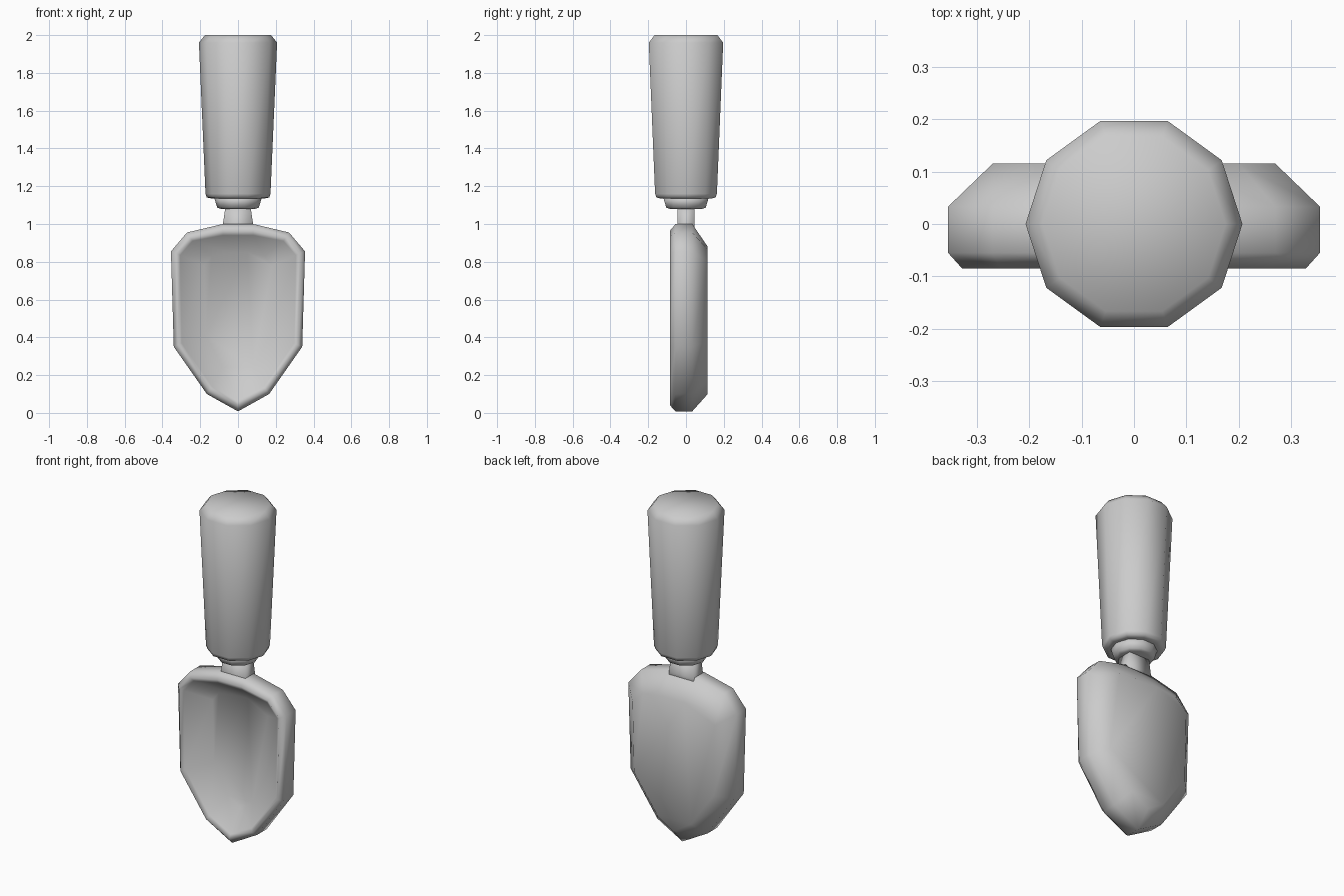
import bpy, bmesh
from math import cos, sin, pi

if "Cube" in bpy.data.objects:
    bpy.data.objects.remove(bpy.data.objects["Cube"])


def loft(name, rings):
    """Skin a stack of equal-length closed rings and cap both ends."""
    bm = bmesh.new()
    loops = [[bm.verts.new(p) for p in ring] for ring in rings]
    n = len(loops[0])
    for a, b in zip(loops, loops[1:]):
        for i in range(n):
            j = (i + 1) % n
            bm.faces.new((a[i], a[j], b[j], b[i]))
    bm.faces.new(loops[0])
    bm.faces.new(loops[-1])
    bmesh.ops.recalc_face_normals(bm, faces=bm.faces)
    mesh = bpy.data.meshes.new(name)
    bm.to_mesh(mesh)
    bm.free()
    mesh.shade_smooth()
    obj = bpy.data.objects.new(name, mesh)
    bpy.context.collection.objects.link(obj)
    return obj


def lathe(name, profile, sides=10):
    return loft(name, [[(r * cos(2 * pi * i / sides), r * sin(2 * pi * i / sides), z)
                        for i in range(sides)] for r, z in profile])


def outline(y, half):
    """Mirror a half outline (tip first) in x into a closed ring at depth y."""
    return ([(x, y, z) for x, z in half]
            + [(-x, y, z) for x, z in reversed(half[1:])])


# Tapered ten-sided grip and its collar
lathe("handle", [(0.14, 1.135), (0.165, 1.14), (0.172, 1.16), (0.207, 1.96), (0.175, 2.0)])
lathe("collar", [(0.09, 1.08), (0.11, 1.087), (0.128, 1.145)])

# Flat neck between collar and blade
loft("neck", [[(sx * w, sy * 0.045, z) for sx, sy in ((-1, -1), (1, -1), (1, 1), (-1, 1))]
              for w, z in ((0.085, 0.94), (0.08, 1.0), (0.065, 1.1))])

# Blade: hollow front floor, raised rim, outer wall, bevelled back
edge = [(0, 0.008), (0.165, 0.10), (0.34, 0.35), (0.355, 0.855), (0.27, 0.955), (0.08, 1.0)]
rim = [(0, 0.04), (0.15, 0.12), (0.318, 0.36), (0.328, 0.845), (0.255, 0.93), (0.08, 0.965)]
lip = [(0, 0.065), (0.138, 0.14), (0.298, 0.37), (0.306, 0.835), (0.24, 0.91), (0.08, 0.94)]
floor = [(0, 0.19), (0.08, 0.24), (0.17, 0.41), (0.18, 0.78), (0.14, 0.83), (0.05, 0.85)]
back = [(0, 0.10), (0.11, 0.17), (0.26, 0.38), (0.27, 0.80), (0.20, 0.865), (0.07, 0.88)]
loft("blade", [outline(0.02, floor), outline(-0.07, lip), outline(-0.085, rim),
               outline(-0.055, edge), outline(0.033, edge), outline(0.115, back)])
